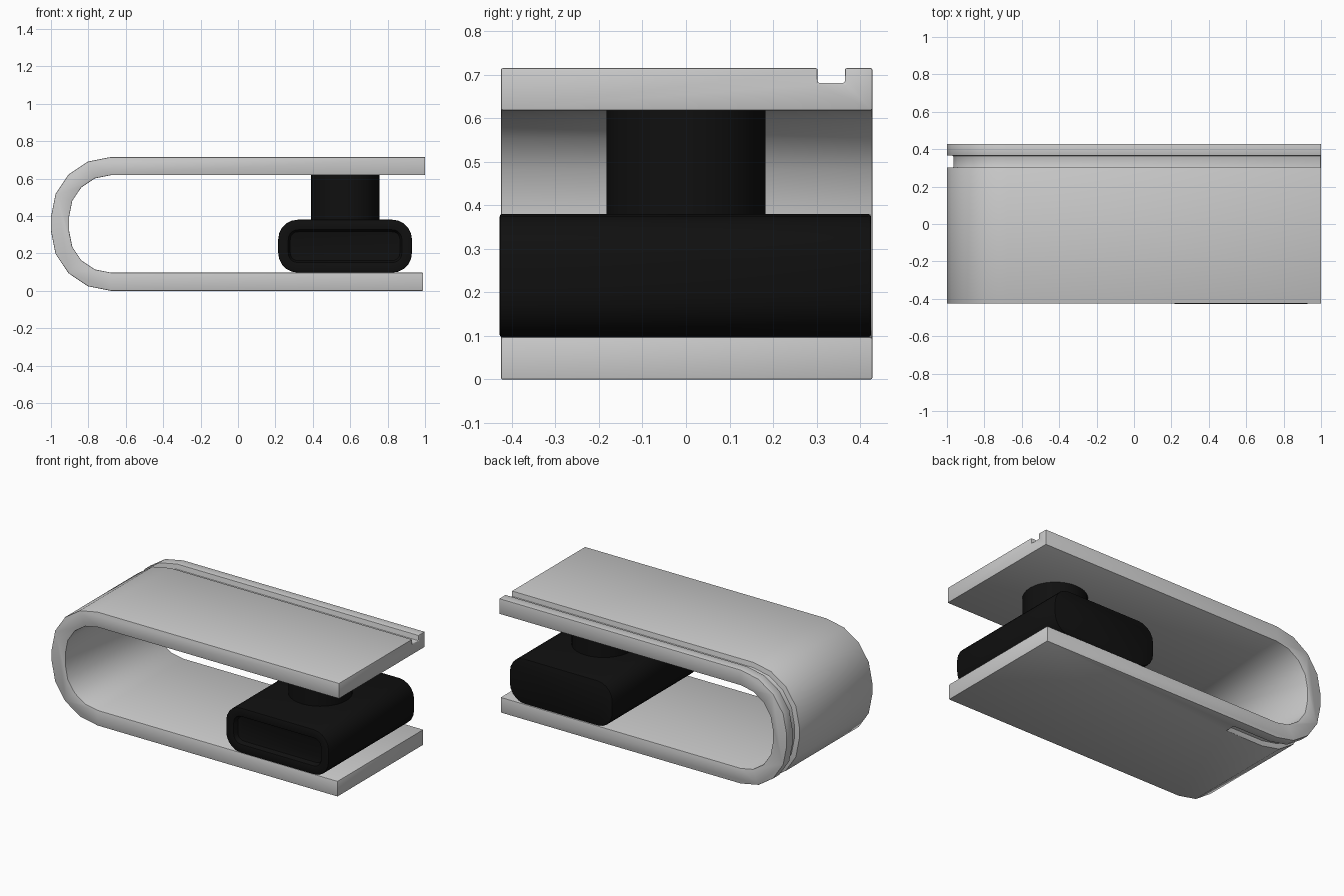
import bpy, bmesh
from math import sin, cos, pi, radians

cube = bpy.data.objects.get("Cube")
if cube:
    bpy.data.objects.remove(cube, do_unlink=True)


def material(name, value):
    mat = bpy.data.materials.new(name)
    mat.use_nodes = True
    colour = (value, value, value, 1)
    mat.diffuse_color = colour
    bsdf = next(n for n in mat.node_tree.nodes if n.type == 'BSDF_PRINCIPLED')
    bsdf.inputs["Base Color"].default_value = colour
    return mat


grey = material("light grey", 0.6)
black = material("black", 0.005)

HEIGHT, THICK = 0.715, 0.097
BEND_X, RADIUS, FLAT = -0.68, 0.32, 0.0375   # bend centre, outer radius, half flat
SEGMENTS = 4


def arc(cx, cz, r, start, end, steps):
    return [(cx + r * cos(start + (end - start) * i / steps),
             cz + r * sin(start + (end - start) * i / steps)) for i in range(steps + 1)]


def u_path(depth, top_end, bottom_end):
    """U-shaped line lying at a depth below the outer surface."""
    r, mid = RADIUS - depth, HEIGHT / 2
    return ([(top_end, HEIGHT - depth)]
            + arc(BEND_X, mid + FLAT, r, pi / 2, pi, SEGMENTS)
            + arc(BEND_X, mid - FLAT, r, pi, 1.5 * pi, SEGMENTS)
            + [(bottom_end, depth)])


def extrude(name, outline, y0, y1, mat):
    """Extrude an x-z outline along y."""
    bm = bmesh.new()
    face = bm.faces.new([bm.verts.new((x, y0, z)) for x, z in outline])
    ext = bmesh.ops.extrude_face_region(bm, geom=[face], use_keep_orig=True)
    verts = [g for g in ext["geom"] if isinstance(g, bmesh.types.BMVert)]
    bmesh.ops.translate(bm, verts=verts, vec=(0, y1 - y0, 0))
    bmesh.ops.recalc_face_normals(bm, faces=bm.faces)
    return finish(name, bm, mat)


def finish(name, bm, mat):
    mesh = bpy.data.meshes.new(name)
    bm.to_mesh(mesh)
    bm.free()
    obj = bpy.data.objects.new(name, mesh)
    bpy.context.collection.objects.link(obj)
    mesh.materials.append(mat)
    return obj


def activate(obj):
    bpy.ops.object.select_all(action='DESELECT')
    obj.select_set(True)
    bpy.context.view_layer.objects.active = obj


def soften(obj, width, segments):
    """Bevel the sharp edges and smooth the rest."""
    mod = obj.modifiers.new("Soft edges", 'BEVEL')
    mod.width, mod.segments = width, segments
    mod.limit_method, mod.angle_limit = 'ANGLE', radians(50)
    activate(obj)
    bpy.ops.object.modifier_apply(modifier=mod.name)
    bpy.ops.object.shade_smooth_by_angle(angle=radians(35))


def u_band(name, outer, inner, top_end, bottom_end, y0, y1, mat):
    outline = u_path(outer, top_end, bottom_end) + u_path(inner, top_end, bottom_end)[::-1]
    return extrude(name, outline, y0, y1, mat)


# Folded strip, with a groove running near its back edge
strip = u_band("folded_strip", 0, THICK, 1.0, 0.99, -0.425, 0.428, grey)
cutter = u_band("groove_cutter", -0.05, 0.034, 1.1, -0.42, 0.302, 0.365, grey)
cutter.hide_render = True
cut = strip.modifiers.new("Groove", 'BOOLEAN')
cut.operation, cut.solver, cut.object = 'DIFFERENCE', 'EXACT', cutter
activate(strip)
bpy.ops.object.modifier_apply(modifier=cut.name)
bpy.data.objects.remove(cutter, do_unlink=True)
soften(strip, 0.004, 2)

# Rounded block resting on the lower leg
left, right, low, high, r = 0.215, 0.93, THICK, 0.38, 0.105
block_outline = []
for i, (cx, cz) in enumerate([(right - r, high - r), (left + r, high - r),
                              (left + r, low + r), (right - r, low + r)]):
    block_outline += arc(cx, cz, r, i * pi / 2, (i + 1) * pi / 2, 5)
block = extrude("rounded_block", block_outline, -0.428, 0.425, black)

# Shallow recess in the front of the block
bm = bmesh.new()
bm.from_mesh(block.data)
front = [f for f in bm.faces if f.normal.y < -0.9]
bmesh.ops.inset_region(bm, faces=front, thickness=0.055, depth=0)
bmesh.ops.inset_region(bm, faces=front, thickness=0.008, depth=-0.03)
bm.to_mesh(block.data)
bm.free()
soften(block, 0.006, 2)

# Round stem joining the block to the upper leg
bm = bmesh.new()
bmesh.ops.create_cone(bm, cap_ends=True, segments=32, radius1=0.183, radius2=0.183, depth=0.25)
bmesh.ops.translate(bm, verts=bm.verts, vec=(0.573, 0, 0.498))
stem = finish("round_stem", bm, black)
activate(stem)
bpy.ops.object.shade_smooth_by_angle(angle=radians(35))
bpy.ops.object.select_all(action='DESELECT')
